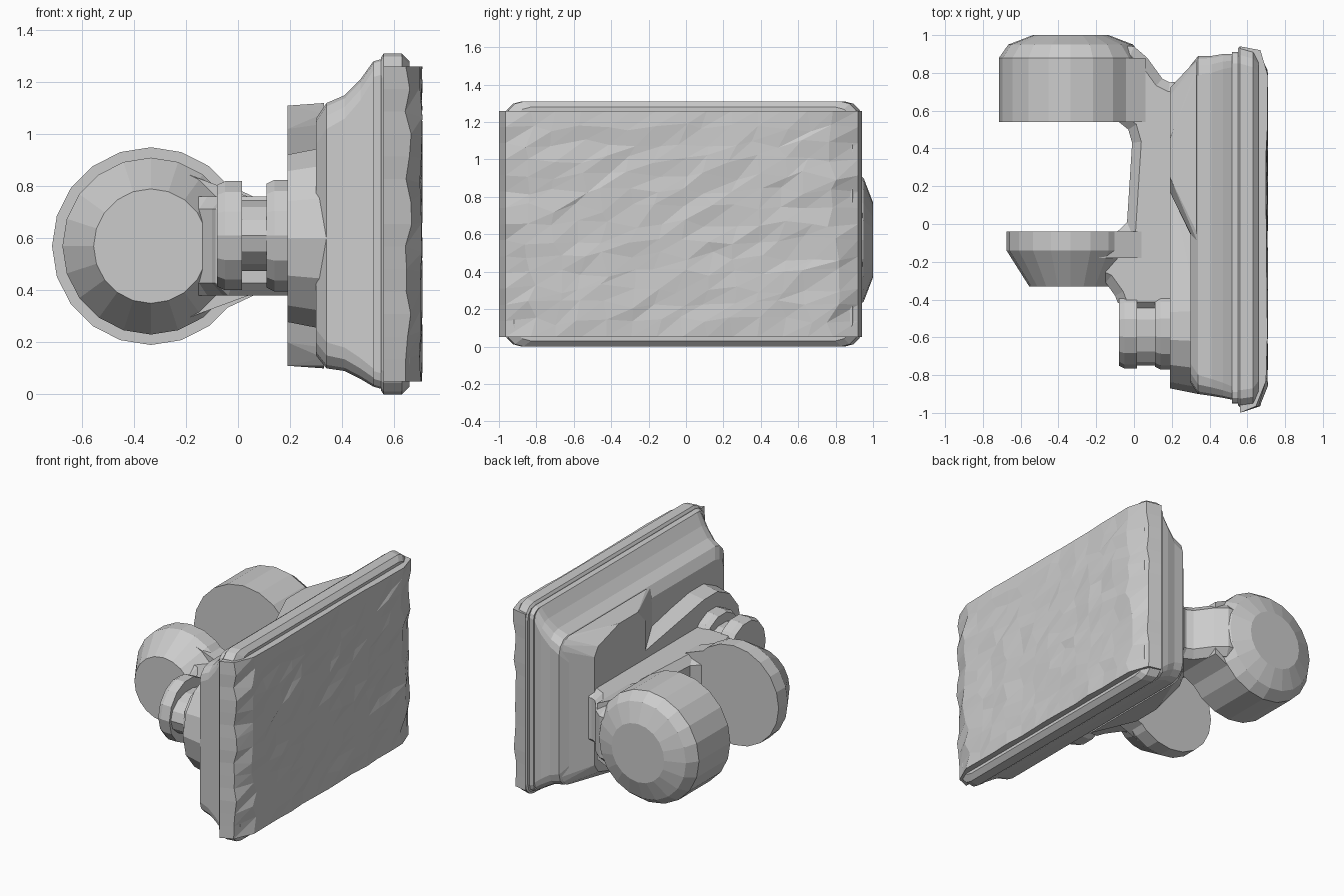
import bpy, bmesh, math, random

if "Cube" in bpy.data.objects:
    bpy.data.objects.remove(bpy.data.objects["Cube"])

random.seed(4)


def finish(bm, name):
    bmesh.ops.recalc_face_normals(bm, faces=bm.faces[:])
    me = bpy.data.meshes.new(name)
    bm.to_mesh(me)
    bm.free()
    ob = bpy.data.objects.new(name, me)
    bpy.context.collection.objects.link(ob)
    return ob


def rounded(x, y0, y1, z0, z1, r, seg=3):
    pts = []
    corners = [(y1 - r, z1 - r, 0), (y0 + r, z1 - r, 90),
               (y0 + r, z0 + r, 180), (y1 - r, z0 + r, 270)]
    for cy, cz, a0 in corners:
        for i in range(seg + 1):
            a = math.radians(a0 + 90 * i / seg)
            pts.append((x, cy + r * math.cos(a), cz + r * math.sin(a)))
    return pts


def ring(axis, pos, cu, cz, r, n, flat=1.0):
    pts = []
    for i in range(n):
        a = 2 * math.pi * i / n
        u, z = cu + r * math.cos(a), cz + flat * r * math.sin(a)
        pts.append((u, pos, z) if axis == 'Y' else (pos, u, z))
    return pts


def loft(name, rings):
    bm = bmesh.new()
    rows = [[bm.verts.new(p) for p in r] for r in rings]
    n = len(rows[0])
    for a, b in zip(rows, rows[1:]):
        for i in range(n):
            bm.faces.new((a[i], a[(i + 1) % n], b[(i + 1) % n], b[i]))
    bm.faces.new(rows[0])
    bm.faces.new(rows[-1])
    return finish(bm, name)


def hull(name, pts):
    bm = bmesh.new()
    for p in pts:
        bm.verts.new(p)
    bmesh.ops.convex_hull(bm, input=bm.verts[:])
    bmesh.ops.delete(bm, geom=[v for v in bm.verts if not v.link_faces], context='VERTS')
    return finish(bm, name)


# Flared housing behind the pad
loft("housing", [rounded(*s) for s in [
    (0.30, -0.84, 0.84, 0.15, 1.06, 0.10),
    (0.34, -0.90, 0.89, 0.10, 1.12, 0.10),
    (0.41, -0.91, 0.89, 0.09, 1.15, 0.09),
    (0.47, -0.92, 0.90, 0.06, 1.21, 0.08),
    (0.52, -0.93, 0.90, 0.03, 1.28, 0.07),
    (0.56, -0.93, 0.91, 0.03, 1.28, 0.07)]])

# Tall bulge where the arm meets the housing
bulge = [(0.72, 0.24), (0.68, 0.18), (0.45, 0.11), (0.25, 0.11), (0.17, 0.2)]
hull("arm_root", [(0.19, y, z) for y, low in bulge for z in (low, 1.22 - low)]
     + rounded(0.33, -0.12, 0.87, 0.10, 1.12, 0.08))

# Rounded flange under the knob, tapering back to the arm
hull("flange", ring('X', 0.19, -0.54, 0.60, 0.33, 14) + ring('X', 0.29, -0.54, 0.60, 0.34, 14)
     + ring('X', 0.34, -0.54, 0.60, 0.36, 14)
     + [(x, 0.25, z) for x in (0.19, 0.34) for z in (0.38, 0.80)])

# Stepped round knob on the flange
for name, x0, x1, r, flat in [("knob_cap", -0.08, 0.015, 0.215, 1), ("knob_post", -0.02, 0.13, 0.20, 0.7),
                              ("knob_base", 0.11, 0.20, 0.22, 1)]:
    loft(name, [ring('X', x0, -0.55, 0.61, r * 0.93, 14, flat),
                ring('X', x0 + 0.03, -0.55, 0.61, r, 14, flat),
                ring('X', x1, -0.55, 0.61, r, 14, flat)])

# U-shaped arm joining both lugs to the housing
profile = [(0.26, 0.76), (0.19, 0.75), (0.15, 0.77), (0.07, 0.88), (0.0, 0.94), (-0.2, 0.96),
           (-0.3, 0.54), (-0.08, 0.54), (-0.03, 0.50), (-0.01, 0.43), (-0.04, -0.04),
           (-0.3, -0.04), (-0.3, -0.24), (-0.15, -0.31), (-0.10, -0.38), (-0.07, -0.46), (0.26, -0.46)]
bm = bmesh.new()
f = bm.faces.new([bm.verts.new((x, y, 0.38)) for x, y in profile])
ext = bmesh.ops.extrude_face_region(bm, geom=[f])
for v in ext['geom']:
    if isinstance(v, bmesh.types.BMVert):
        v.co.z = 0.76
arm = finish(bm, "arm")
bev = arm.modifiers.new("bevel", 'BEVEL')
bev.width = 0.05
bev.segments = 1
bev.limit_method = 'ANGLE'
bev.angle_limit = math.radians(60)

# Two round lugs, each blended into the arm by a tapered neck
lugs = [("rear_lug", [(0.54, 0.38), (0.88, 0.38), (0.95, 0.33), (1.0, 0.20)], 0.54, 0.88, 0.06),
        ("front_lug", [(-0.04, 0.34), (-0.14, 0.34), (-0.33, 0.22)], -0.04, -0.18, 0.04)]
for name, steps, ya, yb, xn in lugs:
    loft(name, [ring('Y', y, -0.335, 0.57, r, 20) for y, r in steps])
    h = steps[0][1]
    hull(name + "_neck", [(x, y, 0.57 + s * z) for y in (ya, yb) for s in (-1, 1)
                          for x, z in ((-0.2, h * 0.82), (xn, 0.19))])

# Backing plate with a stepped rim
loft("backing_plate", [rounded(0.52, -0.95, 0.91, 0.03, 1.28, 0.06),
                       rounded(0.555, -0.95, 0.91, 0.02, 1.29, 0.06)])
loft("rim", [rounded(0.55, -0.96, 0.93, 0.015, 1.295, 0.08),
             rounded(0.56, -0.97, 0.94, 0.0, 1.31, 0.09),
             rounded(0.63, -0.96, 0.92, 0.0, 1.31, 0.09),
             rounded(0.66, -0.92, 0.89, 0.03, 1.28, 0.09)])

# Pad with a rough worn face
bm = bmesh.new()
NY, NZ = 14, 14
grid = []
for i in range(NY + 1):
    row = []
    for j in range(NZ + 1):
        edge_y, edge_z = i in (0, NY), j in (0, NZ)
        y = -0.965 + 1.885 * i / NY
        z = 0.05 + 1.21 * j / NZ
        x = random.uniform(0.696, 0.71)
        if edge_y:
            x = random.uniform(0.64, 0.67)
        elif not edge_z:
            y += random.uniform(-0.035, 0.035)
            z += random.uniform(-0.025, 0.025)
        row.append(bm.verts.new((x, y, z)))
    grid.append(row)
for i in range(NY):
    for j in range(NZ):
        q = (grid[i][j], grid[i + 1][j], grid[i + 1][j + 1], grid[i][j + 1])
        bm.faces.new((q[0], q[1], q[2]))
        bm.faces.new((q[0], q[2], q[3]))
border = [e for e in bm.edges if e.is_boundary]
ext = bmesh.ops.extrude_edge_only(bm, edges=border)
back = [g for g in ext['geom'] if isinstance(g, bmesh.types.BMVert)]
for v in back:
    v.co.x = 0.56
    v.co.y = -0.03 + (v.co.y + 0.0225) * 1.03
bmesh.ops.holes_fill(bm, edges=[e for e in bm.edges if e.is_boundary], sides=0)
pad = finish(bm, "pad")
low = min(v.co.y for v in pad.data.vertices)
for v in pad.data.vertices:
    if v.co.y < low + 0.001:
        v.co.y = -1.0
